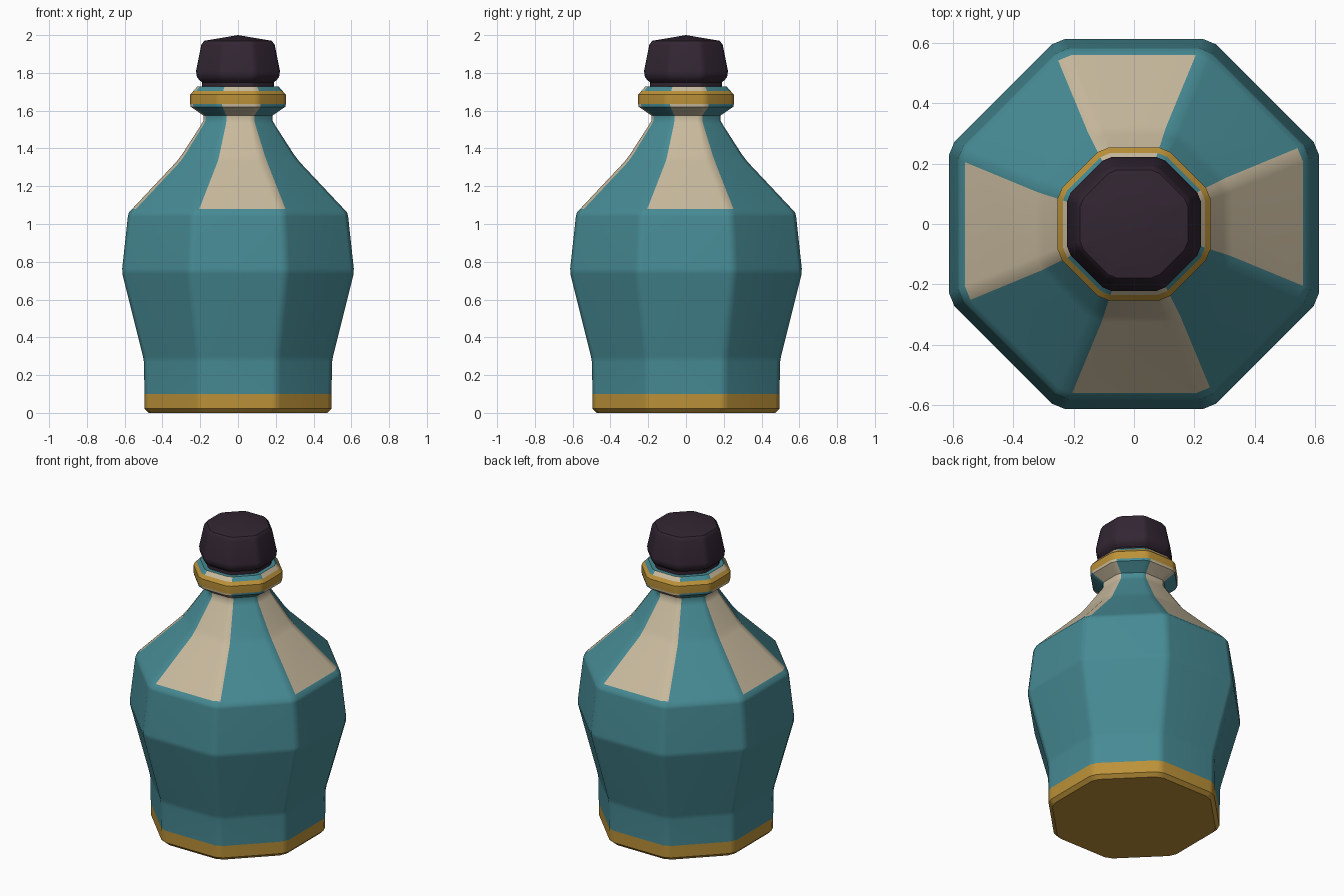
import bpy, bmesh, math

if "Cube" in bpy.data.objects:
    bpy.data.objects.remove(bpy.data.objects["Cube"])

T = math.tan(math.pi / 8)


def material(name, rgb):
    m = bpy.data.materials.new(name)
    m.diffuse_color = (*rgb, 1)
    m.use_nodes = True
    m.node_tree.nodes["Principled BSDF"].inputs["Base Color"].default_value = m.diffuse_color
    return m


TEAL = material("teal_glaze", (0.062, 0.255, 0.295))
CREAM = material("cream", (0.58, 0.49, 0.34))
GOLD = material("gold", (0.50, 0.285, 0.04))
DARK = material("dark_stopper", (0.032, 0.019, 0.032))


def ring(bm, r, z):
    """Octagon of apothem r with chamfered corners (16 points)."""
    half = r * T - min(0.027, 0.2 * r * T)
    pts = []
    for k in range(8):
        a = k * math.pi / 4
        for s in (-half, half):
            pts.append(bm.verts.new((r * math.cos(a) - s * math.sin(a),
                                     r * math.sin(a) + s * math.cos(a), z)))
    return pts


def lathe(name, profile, mats, rule, apex=None):
    """Loft octagon rings; rule(side, z) gives the material index of a face."""
    me = bpy.data.meshes.new(name)
    bm = bmesh.new()
    rings = [ring(bm, r, z) for r, z in profile]
    bm.faces.new(rings[0][::-1]).material_index = rule(1, profile[0][1])
    for i in range(len(rings) - 1):
        z = (profile[i][1] + profile[i + 1][1]) / 2
        a, b = rings[i], rings[i + 1]
        for j in range(16):
            n = (j + 1) % 16
            f = bm.faces.new((a[j], a[n], b[n], b[j]))
            f.material_index = rule(j, z)
    top = rings[-1]
    if apex is None:
        bm.faces.new(top).material_index = rule(2, profile[-1][1])
    else:
        tip = bm.verts.new((0, 0, apex))
        for j in range(16):
            bm.faces.new((top[j], top[(j + 1) % 16], tip))
    bm.to_mesh(me)
    bm.free()
    for m in mats:
        me.materials.append(m)
    ob = bpy.data.objects.new(name, me)
    bpy.context.collection.objects.link(ob)
    bpy.context.view_layer.objects.active = ob
    ob.select_set(True)
    bpy.ops.object.shade_smooth_by_angle(angle=math.radians(40))
    ob.select_set(False)
    # flat panels with soft chamfers
    ob.modifiers.new("weighted_normals", "WEIGHTED_NORMAL").keep_sharp = True
    return ob


def body_colour(side, z):
    if z < 0.10 or 1.635 < z < 1.705:
        return 2                              # gold foot and collar band
    if z > 1.08 and side % 4 in (0, 1):
        return 1                              # cream stripes on every other panel
    return 0


# Bottle: foot, belly, shoulder, neck and collar
lathe("bottle_body", [
    (0.472, 0.0), (0.494, 0.022), (0.495, 0.10), (0.498, 0.27), (0.503, 0.30),
    (0.612, 0.735), (0.613, 0.765), (0.583, 1.04), (0.578, 1.06), (0.56, 1.08),
    (0.325, 1.33), (0.295, 1.37), (0.195, 1.525), (0.182, 1.55), (0.184, 1.575),
    (0.22, 1.60), (0.25, 1.62), (0.253, 1.635), (0.253, 1.685), (0.235, 1.705),
    (0.215, 1.728)], [TEAL, CREAM, GOLD], body_colour)

# Stopper with a slightly pointed top
lathe("stopper", [
    (0.19, 1.70), (0.19, 1.75), (0.205, 1.762), (0.218, 1.78), (0.222, 1.81),
    (0.194, 1.95), (0.178, 1.97)], [DARK], lambda s, z: 0, apex=2.0)
